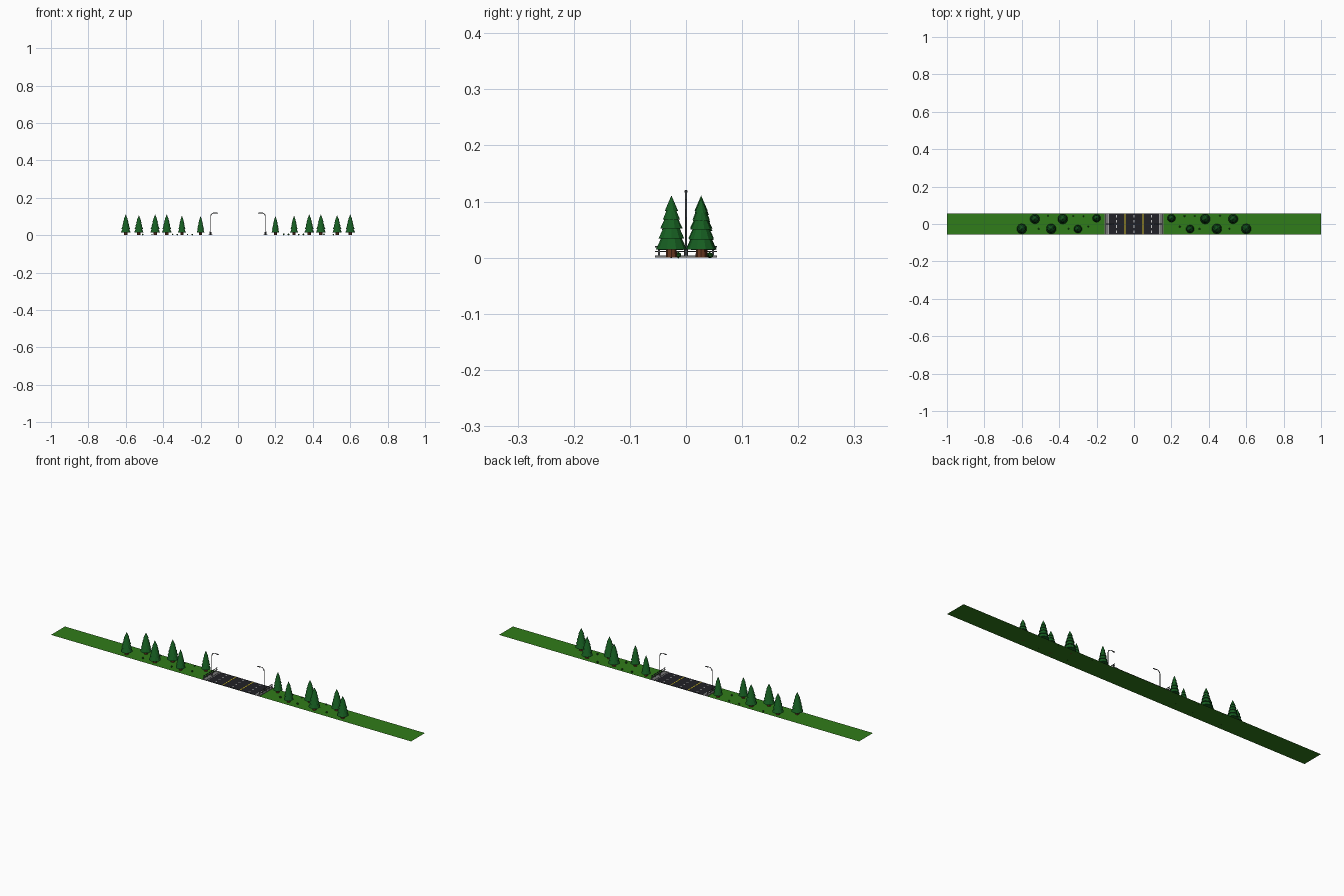
import bpy, math, random
from mathutils import Vector

if "Cube" in bpy.data.objects:
    bpy.data.objects.remove(bpy.data.objects["Cube"])

random.seed(4)


def mat(name, r, g, b):
    m = bpy.data.materials.new(name)
    m.diffuse_color = (r, g, b, 1)
    m.use_nodes = True
    m.node_tree.nodes["Principled BSDF"].inputs["Base Color"].default_value = m.diffuse_color
    return m


GRASS = mat("grass", 0.03, 0.20, 0.01)
ASPHALT = mat("asphalt", 0.015, 0.015, 0.02)
PAVING = mat("paving", 0.18, 0.18, 0.18)
WHITE = mat("white_paint", 0.8, 0.8, 0.8)
YELLOW = mat("yellow_paint", 0.7, 0.55, 0.02)
BARK = mat("bark", 0.14, 0.04, 0.015)
LEAF = mat("needles", 0.008, 0.11, 0.015)
BUSH = mat("bush", 0.01, 0.10, 0.01)
METAL = mat("dark_metal", 0.07, 0.075, 0.08)
HALF = 0.055  # half the strip width


def finish(name, m):
    o = bpy.context.object
    o.name = name
    o.data.materials.append(m)
    return o


def box(name, x0, x1, y0, y1, z0, z1, m):
    bpy.ops.mesh.primitive_cube_add(size=1, location=((x0 + x1) / 2, (y0 + y1) / 2, (z0 + z1) / 2))
    bpy.context.object.scale = (x1 - x0, y1 - y0, z1 - z0)
    return finish(name, m)


def cone(name, x, y, z0, z1, r0, r1, n, m, turn=0.0):
    bpy.ops.mesh.primitive_cone_add(vertices=n, radius1=r0, radius2=r1, depth=z1 - z0,
                                    location=(x, y, (z0 + z1) / 2), rotation=(0, 0, turn))
    return finish(name, m)


# grass strip
bpy.ops.mesh.primitive_plane_add(size=1)
bpy.context.object.scale = (2, 2 * HALF, 1)
finish("grass_strip", GRASS)

# road with lane markings
box("road", -0.137, 0.137, -HALF, HALF, 0.0003, 0.002, ASPHALT)
for x in (-0.048, 0.048):
    box("yellow_line", x - 0.002, x + 0.002, -HALF, HALF, 0.002, 0.0025, YELLOW)
for x in (-0.134, 0.134):
    box("edge_line", x - 0.0015, x + 0.0015, -HALF, HALF, 0.002, 0.0025, WHITE)
for x in (-0.093, 0, 0.093):
    for k in range(4):
        y = -0.041 + k * 0.0275
        box("lane_dash", x - 0.002, x + 0.002, y - 0.007, y + 0.007, 0.002, 0.0025, WHITE)

# roadside on both sides: pavement, guard rail and street lamp
for s in (-1, 1):
    def sbox(name, a, b, y0, y1, z0, z1, m):
        return box(name, min(s * a, s * b), max(s * a, s * b), y0, y1, z0, z1, m)
    sbox("pavement", 0.137, 0.158, -HALF, HALF, 0.0003, 0.004, PAVING)
    for z in (0.011, 0.0195):
        sbox("guard_rail", 0.152, 0.154, -HALF, HALF, z - 0.0013, z + 0.0013, METAL)
    for k in range(5):
        y = -0.048 + k * 0.024
        sbox("rail_post", 0.1535, 0.156, y - 0.0015, y + 0.0015, 0.003, 0.021, METAL)
    cone("lamp_base", s * 0.146, 0, 0.003, 0.018, 0.004, 0.003, 8, METAL)
    # pole and bent arm as one swept curve
    cu = bpy.data.curves.new("lamp_pole", 'CURVE')
    cu.dimensions = '3D'
    cu.bevel_depth = 0.0018
    cu.bevel_resolution = 1
    cu.use_fill_caps = True
    pts = [(0.146, 0.004), (0.146, 0.10), (0.144, 0.109), (0.139, 0.116), (0.132, 0.119), (0.12, 0.119)]
    sp = cu.splines.new('POLY')
    sp.points.add(len(pts) - 1)
    for p, (x, z) in zip(sp.points, pts):
        p.co = (s * x, 0, z, 1)
    cu.materials.append(METAL)
    bpy.context.collection.objects.link(bpy.data.objects.new("lamp_pole", cu))
    bpy.ops.mesh.primitive_uv_sphere_add(segments=10, ring_count=6, radius=1, location=(s * 0.115, 0, 0.118))
    bpy.context.object.scale = (0.009, 0.0032, 0.0025)
    finish("lamp_head", METAL)

# tiered conifers: (bottom z, top z, bottom radius, top radius)
TIERS = [(0.015, 0.046, 0.0275, 0.013), (0.034, 0.064, 0.024, 0.010),
         (0.052, 0.080, 0.020, 0.007), (0.068, 0.096, 0.016, 0.004),
         (0.083, 0.111, 0.012, 0.0)]
TREES = [(0.20, 0.031, 0.92), (0.30, -0.027, 0.94), (0.381, 0.027, 1.0),
         (0.443, -0.026, 1.0), (0.53, 0.027, 0.96), (0.60, -0.026, 1.0)]
for s in (-1, 1):
    for x, y, f in TREES:
        w = f * (0.87 if x < 0.35 else 1)
        cone("tree_trunk", s * x, y, 0, 0.02 * f, 0.010 * w, 0.009 * w, 8, BARK)
        for i, (z0, z1, r0, r1) in enumerate(TIERS):
            cone("tree_tier", s * x, y, z0 * f, z1 * f, r0 * w, r1 * w, 10, LEAF, i * 0.31)

# low bushes scattered in the grass
SPOTS = [(0.245, -0.014), (0.27, 0.042), (0.35, -0.026), (0.325, 0.043), (0.46, 0.044), (0.51, -0.026)]
for s in (-1, 1):
    for x, y in SPOTS:
        r = random.uniform(0.004, 0.006)
        bpy.ops.mesh.primitive_ico_sphere_add(subdivisions=1, radius=r, location=(s * x, y, r * 0.8))
        finish("bush", BUSH)
